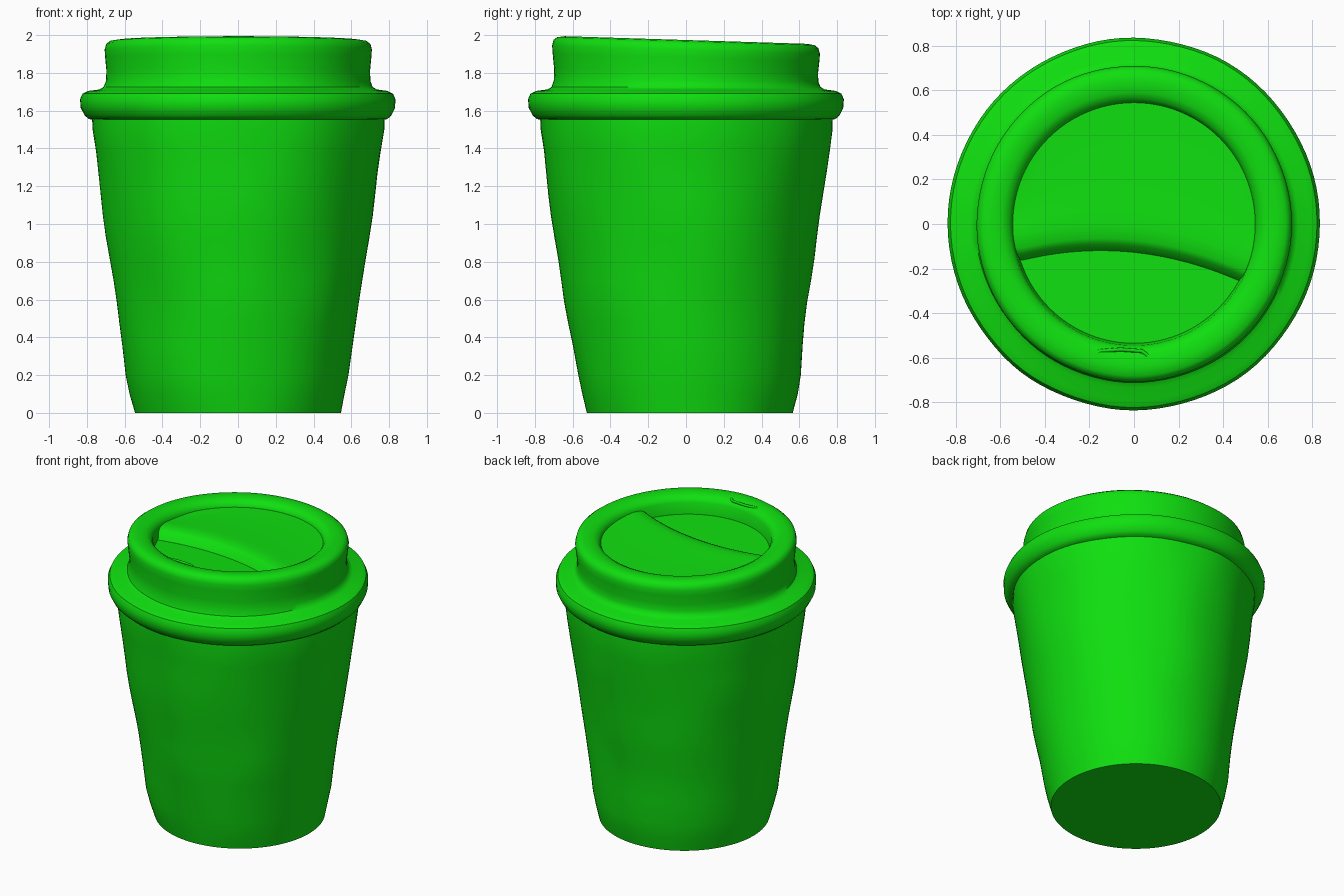
import bpy, bmesh, math
from mathutils import Vector, noise

SEGMENTS = 96

default = bpy.data.objects.get("Cube")
if default:
    bpy.data.objects.remove(default, do_unlink=True)

green = bpy.data.materials.new("bright green")
green.use_nodes = True
COLOUR = (0.005, 0.74, 0.005, 1)
green.diffuse_color = COLOUR
green.node_tree.nodes["Principled BSDF"].inputs["Base Color"].default_value = COLOUR


def lid_tilt(co):
    """The lid top slopes down gently towards the back."""
    weight = min(1, max(0, (co.z - 1.73) / 0.2))
    co.z -= 0.022 * (1 + co.y / 0.7) * weight


def soften(co, amount):
    """Slight hand-formed unevenness."""
    if co.xy.length > 0.6 or 0.02 < co.z < 1.6:
        push = noise.noise(co * 2.5) * amount
        co.xy *= 1 + push


def finish(name, bm, angle=40):
    bmesh.ops.recalc_face_normals(bm, faces=bm.faces)
    mesh = bpy.data.meshes.new(name)
    bm.to_mesh(mesh)
    bm.free()
    mesh.materials.append(green)
    obj = bpy.data.objects.new(name, mesh)
    bpy.context.collection.objects.link(obj)
    bpy.ops.object.select_all(action='DESELECT')
    obj.select_set(True)
    bpy.context.view_layer.objects.active = obj
    bpy.ops.object.shade_smooth_by_angle(angle=math.radians(angle))
    return obj


def lathe(name, profile, uneven):
    """Turn a (radius, height) profile around z; both ends are capped."""
    bm = bmesh.new()
    rings = []
    for r, z in profile:
        ring = []
        for i in range(SEGMENTS):
            a = math.tau * i / SEGMENTS
            v = bm.verts.new((r * math.cos(a), r * math.sin(a), z))
            ring.append(v)
        rings.append(ring)
    for low, high in zip(rings, rings[1:]):
        for i in range(SEGMENTS):
            j = (i + 1) % SEGMENTS
            bm.faces.new((low[i], low[j], high[j], high[i]))
    bm.faces.new(rings[0])
    bm.faces.new(rings[-1])
    for v in bm.verts:
        soften(v.co, uneven)
        lid_tilt(v.co)
    return finish(name, bm)


# Tapered cup, with a narrower foot
wall = [(0.545, 0), (0.57, 0.1), (0.59, 0.2), (0.61, 0.36)]
wall += [(0.61 + 0.165 * t / 10, 0.36 + 1.14 * t / 10) for t in range(1, 11)]
wall += [(0.775, 1.6)]
cup = lathe("cup_body", wall, 0.018)
for v in cup.data.vertices:
    v.co.y += 0.02 * max(0, 1 - v.co.z / 0.6)

# Lid: rolled brim, raised collar, rounded rim and deep recess
lid = lathe("lid", [
    (0.74, 1.55), (0.79, 1.555), (0.812, 1.575), (0.832, 1.615),
    (0.835, 1.66), (0.822, 1.69), (0.79, 1.705), (0.735, 1.712),
    (0.712, 1.725), (0.7, 1.76), (0.698, 1.82), (0.705, 1.9),
    (0.708, 1.945), (0.7, 1.975), (0.68, 1.99), (0.64, 1.996),
    (0.59, 1.99), (0.56, 1.975), (0.545, 1.95), (0.535, 1.87)], 0.008)


# Raised platform filling the back of the recess, ending in a curved step
def step_y(x):
    return -0.1 - 0.35 * (x + 0.15) ** 2


bm = bmesh.new()
columns = 48
depths = [(0, 1.86), (0.035, 1.925), (0.06, 1.938), (0.12, 1.945)]
rows = []
for i in range(columns + 1):
    x = -0.5 + i / columns
    y0 = step_y(x) - 0.025
    y1 = math.sqrt(0.55 ** 2 - x * x)
    points = [(y0 + d, z) for d, z in depths]
    start = y0 + depths[-1][0]
    for k in range(1, 9):
        t = k / 8
        points.append((start + (y1 - start) * t, 1.945 - 0.005 * math.sin(math.pi * t)))
    rows.append([bm.verts.new((x, y, z)) for y, z in points])
for a, b in zip(rows, rows[1:]):
    for k in range(len(a) - 1):
        bm.faces.new((a[k], b[k], b[k + 1], a[k + 1]))
# Side slivers that carry the platform out to the recess wall
for row, side in ((rows[0], -1), (rows[-1], 1)):
    outer = []
    for v in row:
        reach = math.sqrt(max(0.55 ** 2 - v.co.y ** 2, 0.25))
        outer.append(bm.verts.new((side * reach, v.co.y, v.co.z)))
    for k in range(len(row) - 1):
        bm.faces.new((row[k], row[k + 1], outer[k + 1], outer[k]))
bmesh.ops.remove_doubles(bm, verts=bm.verts, dist=0.0005)
for v in bm.verts:
    lid_tilt(v.co)
platform = finish("lid_platform", bm, 60)
if sum(p.normal.z for p in platform.data.polygons) < 0:
    platform.data.flip_normals()

# Small bracket-shaped sip mark on the front rim
curve = bpy.data.curves.new("sip_mark", 'CURVE')
curve.dimensions = '3D'
curve.bevel_depth = 0.009
curve.bevel_resolution = 2
curve.use_fill_caps = True
path = [(-0.18, -0.595), (-0.155, -0.57), (-0.06, -0.563), (0.035, -0.57), (0.06, -0.59)]
spline = curve.splines.new('POLY')
spline.points.add(len(path) - 1)
for point, (x, y) in zip(spline.points, path):
    co = Vector((x, y, 1.984))
    lid_tilt(co)
    point.co = (*co, 1)
curve.materials.append(green)
sip = bpy.data.objects.new("sip_mark", curve)
bpy.context.collection.objects.link(sip)
